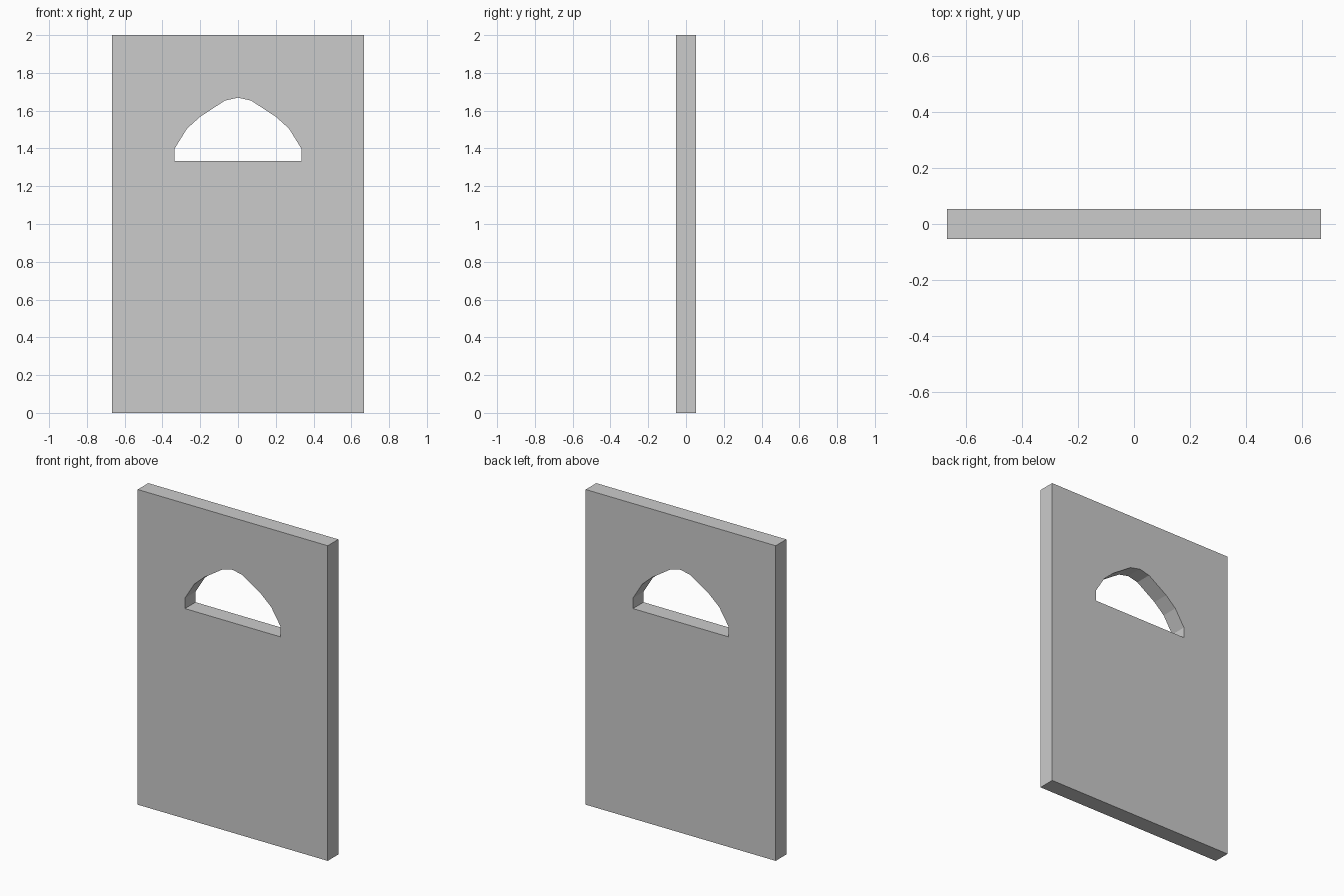
import bpy
import bmesh

if "Cube" in bpy.data.objects:
    bpy.data.objects.remove(bpy.data.objects["Cube"])

HALF_DEPTH = 0.053
HALF_WIDTH = 0.667
HEIGHT = 2.0

# Right half of the arched opening, from its top down to the sill (x, z)
arch = [(0, 1.669), (0.07, 1.653), (0.2, 1.568), (0.27, 1.505),
        (0.335, 1.40), (0.335, 1.333), (0, 1.333)]

# Right half of the panel, wrapping around the opening
outline = [(0, 0), (HALF_WIDTH, 0), (HALF_WIDTH, HEIGHT), (0, HEIGHT)] + arch

bm = bmesh.new()
front = [bm.verts.new((x, -HALF_DEPTH, z)) for x, z in outline]
back = [bm.verts.new((x, HALF_DEPTH, z)) for x, z in outline]
bm.faces.new(front)
bm.faces.new(back[::-1])

# Rim and opening walls, leaving the mirror plane open
for i in range(len(outline)):
    j = (i + 1) % len(outline)
    if outline[i][0] or outline[j][0]:
        bm.faces.new((front[j], front[i], back[i], back[j]))

bmesh.ops.recalc_face_normals(bm, faces=bm.faces)
mesh = bpy.data.meshes.new("door_panel")
bm.to_mesh(mesh)
bm.free()

panel = bpy.data.objects.new("door_panel", mesh)
bpy.context.collection.objects.link(panel)

# Mirror the left half
mirror = panel.modifiers.new("mirror_left", "MIRROR")
mirror.use_clip = True
